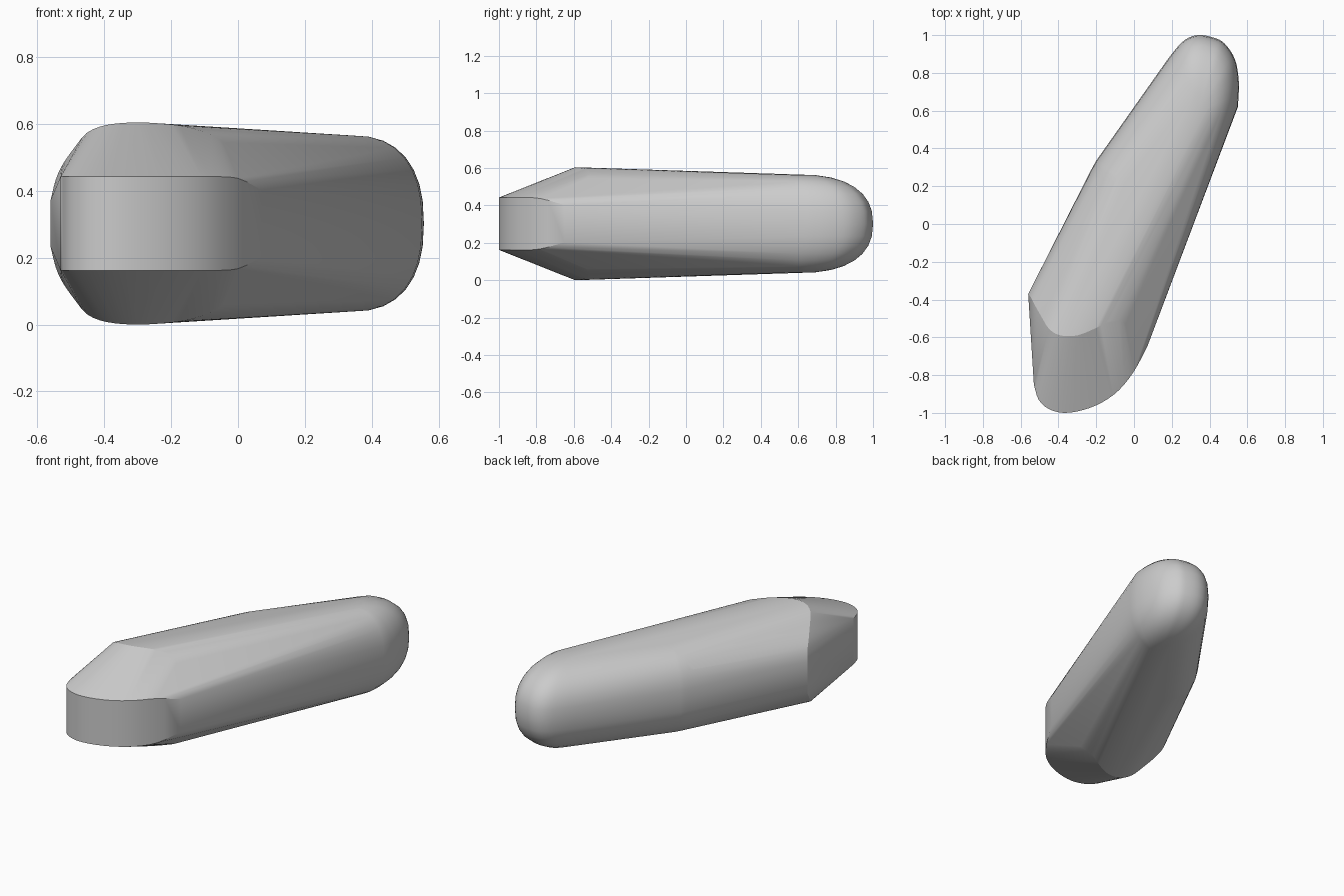
import bpy
import bmesh
from mathutils import Vector

cube = bpy.data.objects.get("Cube")
if cube:
    bpy.data.objects.remove(cube, do_unlink=True)

MID = 0.302   # height of the mirror plane


def smooth_path(points, steps=3):
    """Catmull-Rom curve through the points."""
    pts = [Vector(p) for p in points]
    pts = [pts[0] * 2 - pts[1]] + pts + [pts[-1] * 2 - pts[-2]]
    out = []
    for a, b, c, d in zip(pts, pts[1:], pts[2:], pts[3:]):
        for i in range(steps):
            t = i / steps
            out.append((b * 2 + (c - a) * t + (a * 2 - b * 5 + c * 4 - d) * t ** 2
                        + (b * 3 - a - c * 3 + d) * t ** 3) / 2)
    return out + [pts[-2]]


# Front wall: outline (x, y, half height), with the flat right-hand facet
nose = [(-0.53, -0.85, 0.14), (-0.505, -0.93, 0.14), (-0.45, -0.98, 0.14),
        (-0.37, -1.0, 0.14), (-0.27, -0.985, 0.14), (-0.17, -0.945, 0.14),
        (-0.08, -0.88, 0.14), (0.0, -0.78, 0.135), (0.07, -0.65, 0.1)]

# Crease where the sloping front meets the body
crease = [(-0.56, -0.37, 0.07), (-0.545, -0.39, 0.13), (-0.525, -0.43, 0.175),
          (-0.49, -0.49, 0.225), (-0.45, -0.555, 0.272), (-0.39, -0.59, 0.295),
          (-0.3, -0.59, 0.302), (-0.2, -0.55, 0.296), (-0.13, -0.515, 0.283),
          (-0.06, -0.52, 0.255), (-0.02, -0.56, 0.21), (0.03, -0.65, 0.14)]

# Rounded tail outline and soft right-hand shoulder, each with its centre
tail = [(0.55, 0.62, 0), (0.555, 0.75, 0), (0.535, 0.87, 0), (0.48, 0.955, 0),
        (0.42, 0.987, 0), (0.34, 1.0, 0), (0.27, 0.975, 0), (0.2, 0.9, 0),
        (0.1, 0.76, 0)]
shoulder = [(-0.25, 0.24, 0), (-0.225, 0.29, 0), (-0.2, 0.335, 0)]


def rounded_layers(outline, centre, height, layers=9, power=2.4):
    """Shrink an outline towards its centre as it rises."""
    out = []
    for i in range(layers):
        s = 1 - (i / (layers - 1)) ** 2
        h = height * (1 - s ** power) ** (1 / power)
        for p in outline:
            q = Vector(centre) + (p - Vector(centre)) * s
            out.append(Vector((q.x, q.y, h)))
    return out


points = smooth_path(nose) + smooth_path(crease)
points += rounded_layers(smooth_path(tail, 4), (0.34, 0.6, 0), 0.263)
points += rounded_layers(smooth_path(shoulder, 2), (0.0, 0.18, 0), 0.265)

# Mirrored hull around all the sections
bm = bmesh.new()
for p in points:
    for side in (1, -1):
        bm.verts.new((p.x, p.y, MID + side * p.z))
bmesh.ops.remove_doubles(bm, verts=bm.verts, dist=0.002)
hull = bmesh.ops.convex_hull(bm, input=bm.verts)
loose = set(hull["geom_interior"]) | set(hull["geom_unused"])
bmesh.ops.delete(bm, geom=[v for v in loose if isinstance(v, bmesh.types.BMVert)],
                 context="VERTS")
bmesh.ops.recalc_face_normals(bm, faces=bm.faces)

mesh = bpy.data.meshes.new("rounded_body")
bm.to_mesh(mesh)
bm.free()
body = bpy.data.objects.new("rounded_body", mesh)
bpy.context.collection.objects.link(body)

grey = bpy.data.materials.new("light_grey")
grey.use_nodes = True
colour = (0.6, 0.6, 0.6, 1)
grey.diffuse_color = colour
grey.node_tree.nodes["Principled BSDF"].inputs["Base Color"].default_value = colour
mesh.materials.append(grey)

bpy.ops.object.select_all(action="DESELECT")
body.select_set(True)
bpy.context.view_layer.objects.active = body
bpy.ops.object.shade_smooth_by_angle(angle=0.3)
